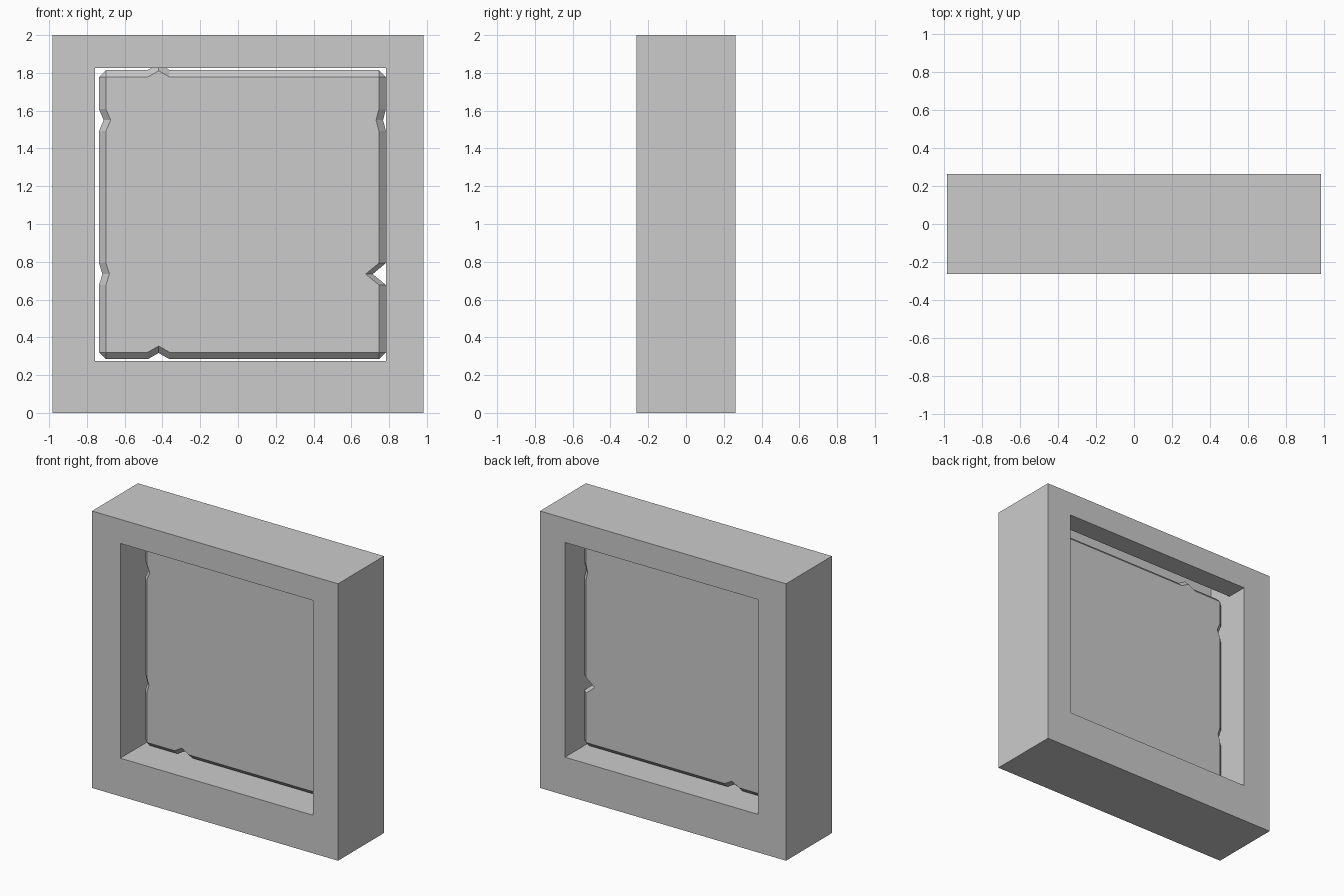
import bpy, bmesh

if "Cube" in bpy.data.objects:
    bpy.data.objects.remove(bpy.data.objects["Cube"])


def box(name, x0, x1, y0, y1, z0, z1):
    bm = bmesh.new()
    bmesh.ops.create_cube(bm, size=1)
    for v in bm.verts:
        v.co.x = x1 if v.co.x > 0 else x0
        v.co.y = y1 if v.co.y > 0 else y0
        v.co.z = z1 if v.co.z > 0 else z0
    return finish(name, bm)


def finish(name, bm):
    me = bpy.data.meshes.new(name)
    bmesh.ops.recalc_face_normals(bm, faces=bm.faces)
    bm.to_mesh(me)
    bm.free()
    ob = bpy.data.objects.new(name, me)
    bpy.context.collection.objects.link(ob)
    return ob


def cut(target, cutter):
    m = target.modifiers.new("cut", 'BOOLEAN')
    m.operation = 'DIFFERENCE'
    m.solver = 'EXACT'
    m.object = cutter
    cutter.hide_render = True
    cutter.hide_set(True)


# Door frame: solid block, window opening, and sliding slot in the top bar
L, R, B, T = -0.757, 0.784, 0.275, 1.826
frame = box("frame", -0.983, 0.983, -0.262, 0.262, 0, 2)
cut(frame, box("opening_cutter", L, R, -0.5, 0.5, B, T))
cut(frame, box("slot_cutter", L, R, -0.09, 0.107, 1.7, 1.985))

# Sliding panel: bevelled slab with chipped edges
BEV = 0.037
l, r, b, t = -0.736, 0.783, 0.284, 1.815
HALF = 0.058


def notch(pos, depth, direction):
    """Three (along, inset) points of one chip."""
    return [(pos - HALF * direction, 0), (pos, depth), (pos + HALF * direction, 0)]


# each side: points along the edge, inset from the edge, going clockwise
left = [(b + BEV, 0)] + notch(0.735, 0.018, 1) + notch(1.55, 0.025, 1) + [(t - BEV, 0)]
top = [(l + BEV, 0)] + notch(-0.42, -0.033, 1) + [(r - BEV, 0)]
right = [(t - BEV, 0)] + notch(1.55, 0.015, -1) + notch(0.735, 0.07, -1) + [(b + BEV, 0)]
bottom = [(r - BEV, 0)] + notch(-0.42, 0.033, -1) + [(l + BEV, 0)]


def outline(extra):
    return ([(l + d + extra, a) for a, d in left] + [(a, t - d - extra) for a, d in top]
            + [(r - d - extra, a) for a, d in right] + [(a, b + d + extra) for a, d in bottom])


bm = bmesh.new()
y0, y1 = -0.043, 0.077
layers = [(y0, BEV), (y0 + BEV, 0), (y1 - BEV, 0), (y1, BEV)]
loops = [[bm.verts.new((x, y, z)) for x, z in outline(e)] for y, e in layers]
for p, q in zip(loops, loops[1:]):
    for i in range(len(p)):
        j = (i + 1) % len(p)
        bm.faces.new((p[i], p[j], q[j], q[i]))
bm.faces.new(loops[0])
bm.faces.new(loops[-1])
bmesh.ops.remove_doubles(bm, verts=bm.verts, dist=0.0005)
finish("sliding_panel", bm)
